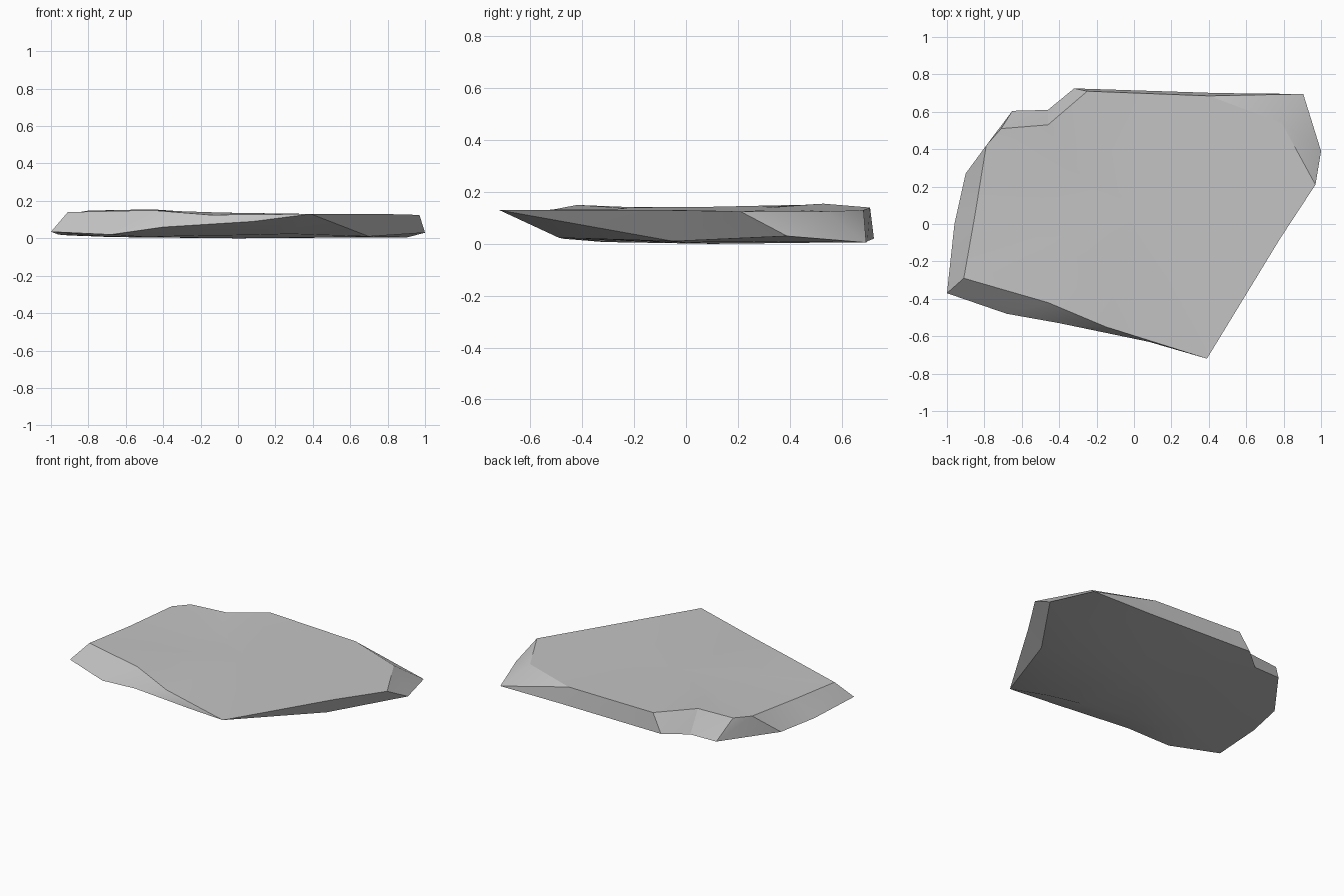
import bpy
import bmesh
import math
from mathutils import Vector

cube = bpy.data.objects.get("Cube")
if cube:
    bpy.data.objects.remove(cube)

# One stone colour
stone = bpy.data.materials.new("grey stone")
stone.use_nodes = True
colour = (0.55, 0.55, 0.55, 1)
stone.diffuse_color = colour
stone.node_tree.nodes["Principled BSDF"].inputs["Base Color"].default_value = colour

# Chipped outline: top edge point and the matching rim point below it
tip = (.39, -.72, .13)
outline = [
    ((-.91, -.29, .14), (-1, -.37, .035)),
    ((-.46, -.42, .15), (-.68, -.48, .02)),
    ((-.15, -.55, .125), (-.4, -.53, .06)),
    ((-.15, -.55, .125), (.08, -.63, .09)),
    (tip, tip),
    ((.78, -.08, .13), (.7, -.05, .01)),
    ((.97, .21, .125), (1, .39, .03)),
    ((.79, .54, .125), (.905, .695, .005)),
    ((.4, .685, .13), (.45, .7, .01)),
    ((-.25, .71, .14), (-.32, .725, .02)),
    ((-.46, .53, .155), (-.46, .61, .01)),
    ((-.71, .51, .15), (-.65, .605, .01)),
    ((-.79, .42, .15), (-.9, .27, .015)),
    ((-.85, .05, .14), (-.96, 0, .02)),
]

bm = bmesh.new()
shared = {}


def point(co):
    """Return the vertex at this place, reusing one already made."""
    key = tuple(round(c, 4) for c in co)
    if key not in shared:
        shared[key] = bm.verts.new(co)
    return shared[key]


def face(*corners):
    """Make a face, dropping repeated corners."""
    verts = list(dict.fromkeys(corners))
    if len(verts) > 2:
        bm.faces.new(verts)


def inset_ring(points, scale, height):
    """Shrink a loop towards the middle and set its height by a rule."""
    middle = Vector((0, .1, 0))
    ring = []
    for p in points:
        q = middle.lerp(Vector(p), scale)
        q.z = height(q, p)
        ring.append(point(q))
    return ring


top_loop = [pair[0] for pair in outline]
rim_loop = [pair[1] for pair in outline]
top = [point(p) for p in top_loop]
rim = [point(p) for p in rim_loop]

# Gently tilted top and shallow underside
top_ring = inset_ring(top_loop, .5, lambda q, p: .136 - .015 * q.x)
low_ring = inset_ring(rim_loop, .72, lambda q, p: .004 + .15 * p[2])
top_middle = point((0, .1, .136))
low_middle = point((0, .1, 0))

# Broken sides, top and underside all round
for i in range(len(outline)):
    j = (i + 1) % len(outline)
    face(top[i], rim[i], top[j])
    face(rim[i], rim[j], top[j])
    face(top[i], top[j], top_ring[j], top_ring[i])
    face(top_ring[i], top_ring[j], top_middle)
    face(rim[j], rim[i], low_ring[i], low_ring[j])
    face(low_ring[j], low_ring[i], low_middle)

bmesh.ops.recalc_face_normals(bm, faces=bm.faces[:])
mesh = bpy.data.meshes.new("stone_slab")
bm.to_mesh(mesh)
bm.free()
mesh.materials.append(stone)

slab = bpy.data.objects.new("stone_slab", mesh)
bpy.context.collection.objects.link(slab)
bpy.context.view_layer.objects.active = slab
slab.select_set(True)
bpy.ops.object.shade_smooth_by_angle(angle=math.radians(30))
